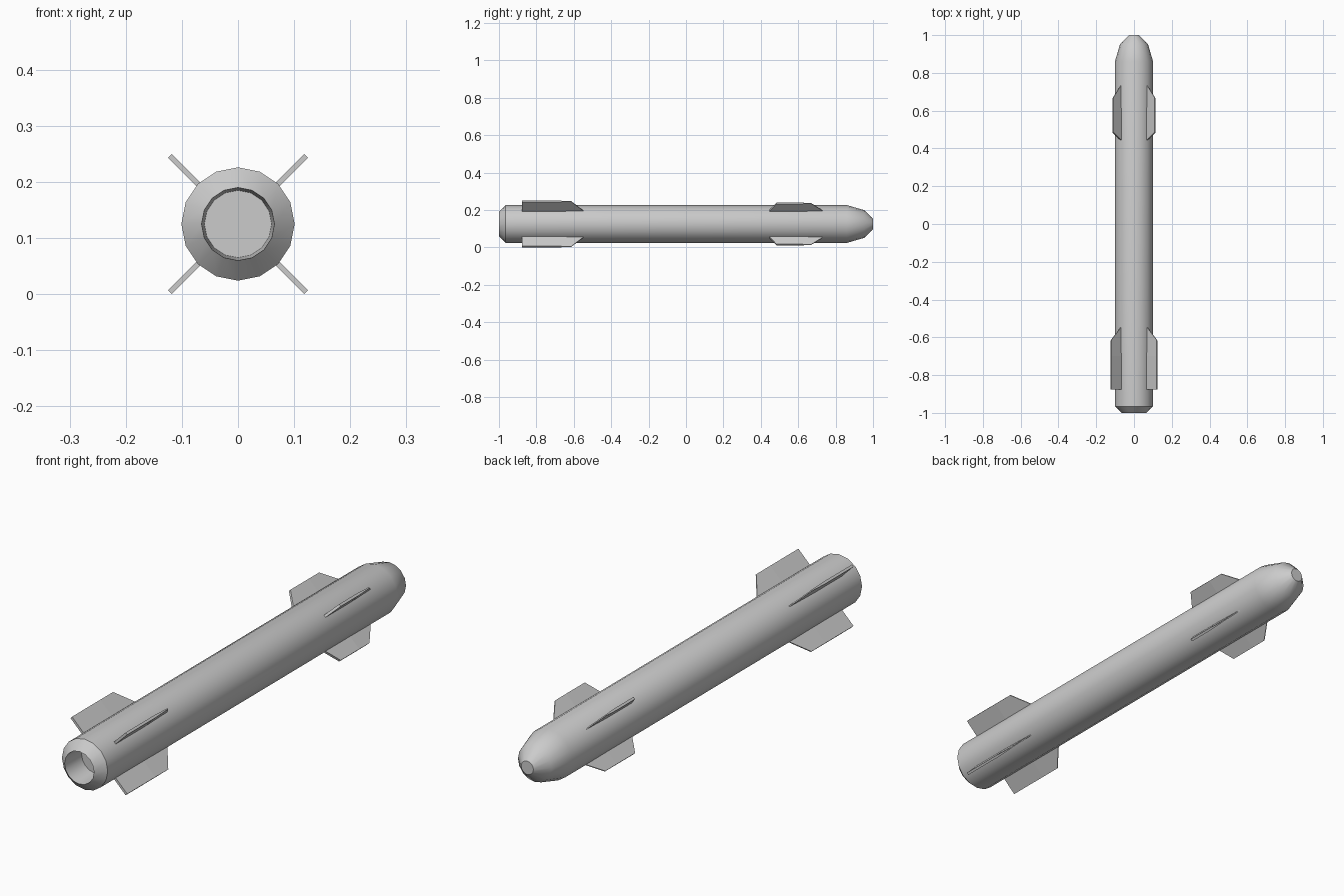
import bpy, bmesh, math
from mathutils import Vector

if "Cube" in bpy.data.objects:
    bpy.data.objects.remove(bpy.data.objects["Cube"])

CZ, SIDES = 0.125, 16


def make_object(name, bm, smooth=False):
    bmesh.ops.recalc_face_normals(bm, faces=bm.faces)
    me = bpy.data.meshes.new(name)
    bm.to_mesh(me)
    bm.free()
    ob = bpy.data.objects.new(name, me)
    bpy.context.collection.objects.link(ob)
    if smooth:
        bpy.ops.object.select_all(action='DESELECT')
        ob.select_set(True)
        bpy.context.view_layer.objects.active = ob
        bpy.ops.object.shade_smooth_by_angle(angle=math.radians(30))
    return ob


def lathe(name, profile):
    """Closed solid around the y axis from (y, radius) points, capped at both ends."""
    bm = bmesh.new()
    rings = []
    for y, r in profile:
        ring = []
        for i in range(SIDES):
            a = 2 * math.pi * i / SIDES
            ring.append(bm.verts.new((r * math.cos(a), y, CZ + r * math.sin(a))))
        rings.append(ring)
    for a, b in zip(rings, rings[1:]):
        for i in range(SIDES):
            j = (i + 1) % SIDES
            bm.faces.new((a[i], a[j], b[j], b[i]))
    bm.faces.new(rings[0])
    bm.faces.new(rings[-1])
    return make_object(name, bm, smooth=True)


def fin(name, angle, stations, r_root, r_tip):
    """Fin from (root_y, tip_y, thickness) stations, thinning to its leading edge."""
    out = Vector((math.cos(angle), 0, math.sin(angle)))
    side = Vector((-math.sin(angle), 0, math.cos(angle)))
    centre = Vector((0, 0, CZ))
    bm = bmesh.new()
    rings = []
    for root_y, tip_y, t in stations:
        ring = []
        for r, y, s in ((r_root, root_y, -1), (r_tip, tip_y, -1),
                        (r_tip, tip_y, 1), (r_root, root_y, 1)):
            co = centre + out * r + side * (s * t / 2) + Vector((0, y, 0))
            ring.append(bm.verts.new(co))
        rings.append(ring)
    for a, b in zip(rings, rings[1:]):
        for i in range(4):
            j = (i + 1) % 4
            bm.faces.new((a[i], a[j], b[j], b[i]))
    bm.faces.new(rings[0])
    bm.faces.new(rings[-1])
    return make_object(name, bm)


# Body: nozzle bore, chamfered tail, tube and rounded nose
lathe("body", [(-0.90, 0.060), (-1.0, 0.065), (-0.965, 0.101), (0.86, 0.101),
               (0.953, 0.074), (1.0, 0.027)])

# Four tail fins and four forward fins on the diagonals
tail = [(-0.877, -0.877, 0.010), (-0.70, -0.70, 0.010), (-0.545, -0.615, 0.004)]
front = [(0.443, 0.484, 0.010), (0.60, 0.60, 0.010), (0.737, 0.668, 0.004)]
for k in range(4):
    ang = math.radians(45 + 90 * k)
    fin(f"tail_fin_{k + 1}", ang, tail, 0.097, 0.172)
    fin(f"front_fin_{k + 1}", ang, front, 0.097, 0.157)
